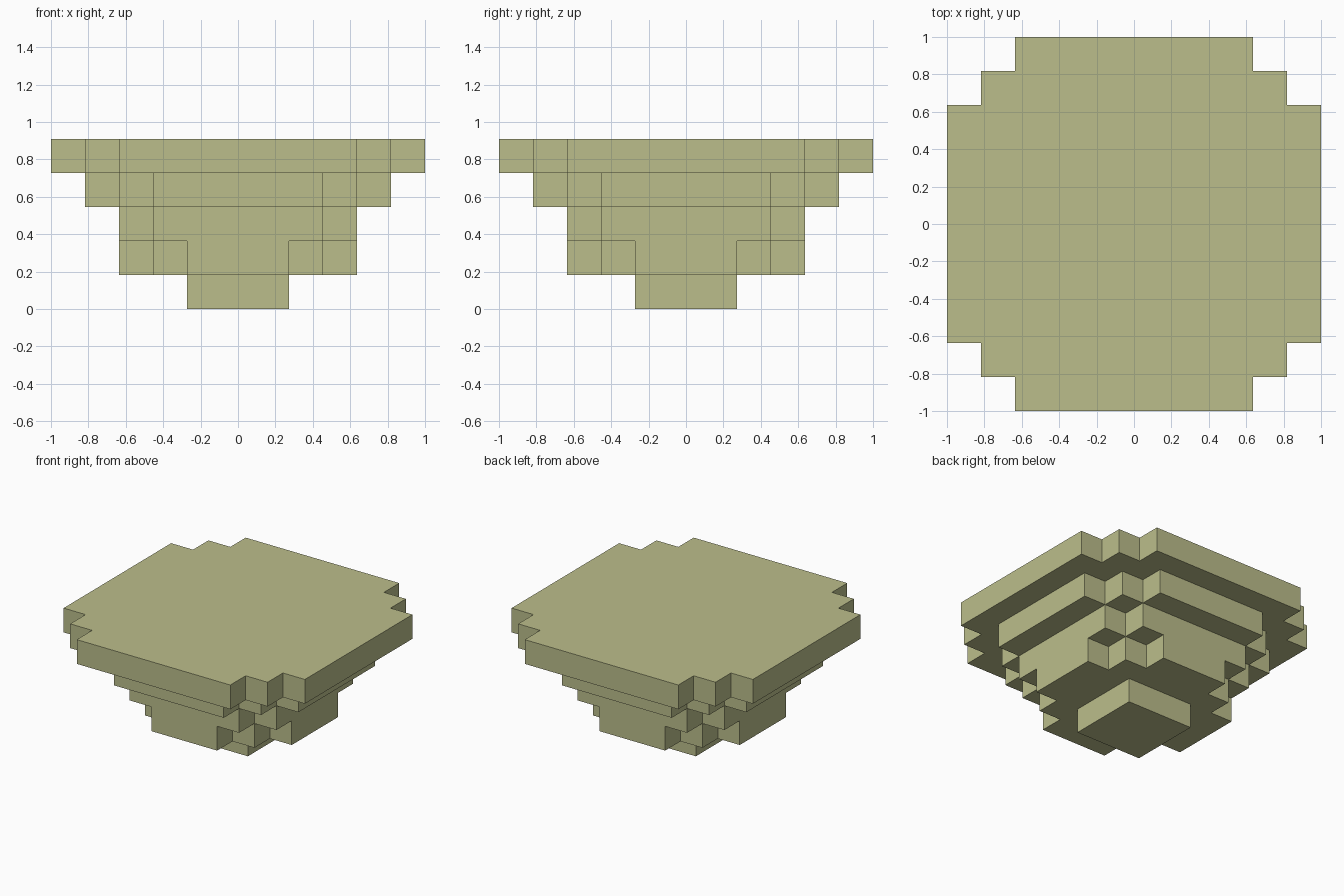
import bpy
import bmesh

if "Cube" in bpy.data.objects:
    bpy.data.objects.remove(bpy.data.objects["Cube"], do_unlink=True)

UNIT = 2 / 11  # edge length of one block

# Single flat colour
olive = bpy.data.materials.new("pale_olive")
olive.use_nodes = True
colour = (0.50, 0.515, 0.26, 1)
olive.diffuse_color = colour
olive.node_tree.nodes["Principled BSDF"].inputs["Base Color"].default_value = colour


def stepped_outline(corners):
    """Mirror the outer corners of one quadrant into a closed stepped outline."""
    quadrant = []
    for i, (x, y) in enumerate(corners):
        if i:
            quadrant.append((x, corners[i - 1][1]))  # inner notch
        quadrant.append((x, y))
    left = [(-x, y) for x, y in reversed(quadrant)]
    lower = [(-x, -y) for x, y in quadrant + left]
    return quadrant + left + lower


def add_tier(name, level, corners):
    """One block-high slab with stepped corners."""
    bm = bmesh.new()
    z = level * UNIT
    verts = [bm.verts.new((x * UNIT, y * UNIT, z)) for x, y in stepped_outline(corners)]
    base = bm.faces.new(verts)
    top = bmesh.ops.extrude_face_region(bm, geom=[base], use_keep_orig=True)
    moved = [g for g in top["geom"] if isinstance(g, bmesh.types.BMVert)]
    bmesh.ops.translate(bm, verts=moved, vec=(0, 0, UNIT))
    bmesh.ops.recalc_face_normals(bm, faces=bm.faces)
    mesh = bpy.data.meshes.new(name)
    bm.to_mesh(mesh)
    bm.free()
    mesh.materials.append(olive)
    bpy.context.collection.objects.link(bpy.data.objects.new(name, mesh))


# Tiers from the ground up, by the outer corners of one quadrant in blocks
tiers = {
    "foot": [(1.5, 1.5)],
    "lower_tier": [(3.5, 1.5), (2.5, 2.5), (1.5, 3.5)],
    "middle_tier": [(3.5, 2.5), (2.5, 3.5)],
    "upper_tier": [(4.5, 2.5), (3.5, 3.5), (2.5, 4.5)],
    "top_slab": [(5.5, 3.5), (4.5, 4.5), (3.5, 5.5)],
}
for level, (name, corners) in enumerate(tiers.items()):
    add_tier(name, level, corners)
